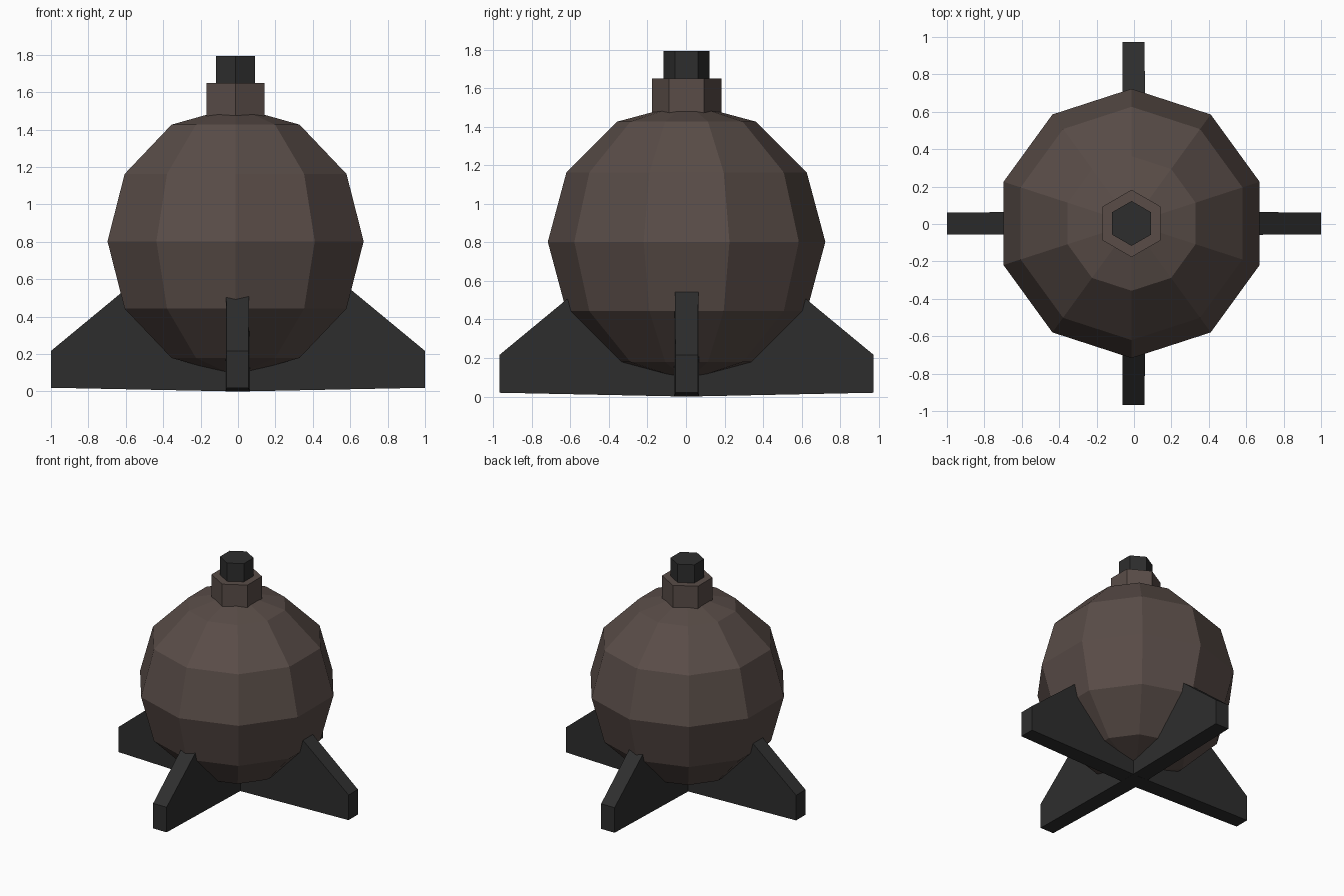
import bpy, bmesh, math
from mathutils import Matrix, Vector

if "Cube" in bpy.data.objects:
    bpy.data.objects.remove(bpy.data.objects["Cube"])

CX, CY = -0.013, 0.003          # axis of the round body
BODY_Z, BODY_R = 0.803, 0.72


def material(name, rgb):
    m = bpy.data.materials.new(name)
    m.diffuse_color = (*rgb, 1)
    m.use_nodes = True
    m.node_tree.nodes["Principled BSDF"].inputs["Base Color"].default_value = m.diffuse_color
    return m


brown = material("brown_iron", (0.1, 0.073, 0.064))
dark = material("dark_grey_metal", (0.027, 0.027, 0.027))


def finish(name, bm, mat):
    bmesh.ops.recalc_face_normals(bm, faces=bm.faces)
    me = bpy.data.meshes.new(name)
    bm.to_mesh(me)
    bm.free()
    me.materials.append(mat)
    ob = bpy.data.objects.new(name, me)
    bpy.context.collection.objects.link(ob)
    return ob


# Round body: ten segments, six rings, a corner facing front and back
bm = bmesh.new()
bmesh.ops.create_uvsphere(
    bm, u_segments=10, v_segments=6, radius=BODY_R,
    matrix=Matrix.Translation((CX, CY, BODY_Z)))
first = max(bm.verts, key=lambda v: v.co.y)
a = math.atan2(first.co.x - CX, first.co.y - CY)
bmesh.ops.rotate(bm, cent=(CX, CY, 0), verts=bm.verts, matrix=Matrix.Rotation(a, 3, 'Z'))
finish("round_body", bm, brown)


# Hexagonal collar and cap, corners pointing along y
def hex_prism(name, r, z0, z1, mat):
    bm = bmesh.new()
    ring = [bm.verts.new((CX + r * math.sin(k * math.pi / 3),
                          CY + r * math.cos(k * math.pi / 3), z0)) for k in range(6)]
    face = bm.faces.new(ring)
    ext = bmesh.ops.extrude_face_region(bm, geom=[face], use_keep_orig=True)
    top = [g for g in ext["geom"] if isinstance(g, bmesh.types.BMVert)]
    bmesh.ops.translate(bm, verts=top, vec=(0, 0, z1 - z0))
    finish(name, bm, mat)


hex_prism("collar", 0.18, 1.45, 1.65, brown)
hex_prism("cap", 0.12, 1.62, 1.793, dark)


# Four fins: side profile (distance out, height), slightly thinner at the tip
def fin(name, angle, reach):
    s = reach - 1
    profile = [(0, 0), (1 + s, 0.02), (1 + s, 0.217), (0.5 + s, 0.63), (0, 0.5)]
    bm = bmesh.new()
    sides = []
    for sign in (-1, 1):
        sides.append([bm.verts.new((d, sign * (0.066 - 0.008 * d), z)) for d, z in profile])
    bm.faces.new(sides[0])
    bm.faces.new(reversed(sides[1]))
    n = len(profile)
    for i in range(n):
        j = (i + 1) % n
        bm.faces.new((sides[0][i], sides[1][i], sides[1][j], sides[0][j]))
    bmesh.ops.rotate(bm, cent=(0, 0, 0), verts=bm.verts,
                     matrix=Matrix.Rotation(angle, 3, 'Z'))
    bmesh.ops.translate(bm, verts=bm.verts,
                        vec=Vector((-0.002 if reach < 1 else 0, 0.003, 0)))
    finish(name, bm, dark)


for k, side in enumerate(("right", "back", "left", "front")):
    fin(side + "_fin", k * math.pi / 2, 1.0 if k % 2 == 0 else 0.97)
